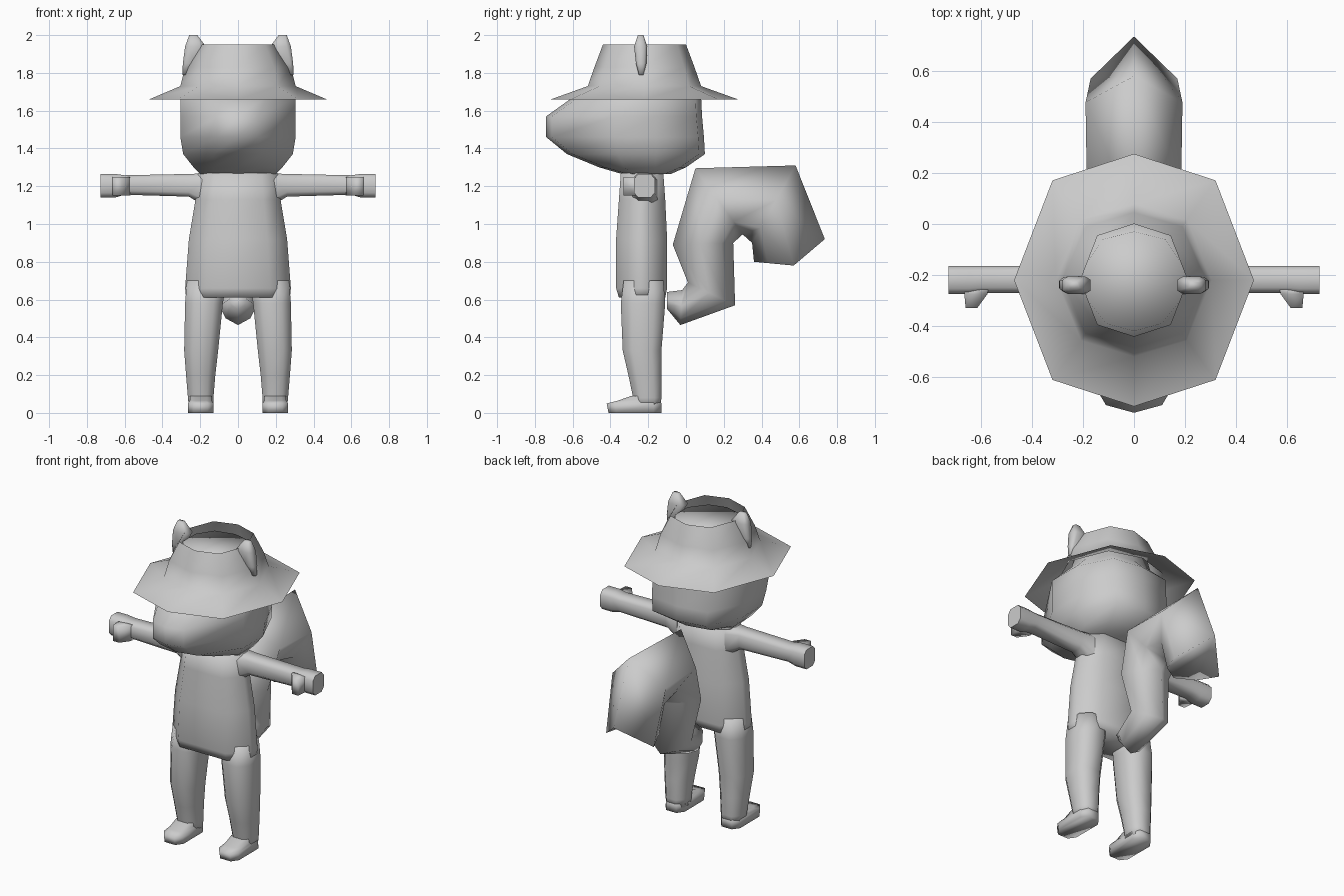
import bpy, bmesh, math
from mathutils import Vector

if "Cube" in bpy.data.objects:
    bpy.data.objects.remove(bpy.data.objects["Cube"])

grey = bpy.data.materials.new("plain grey")
grey.diffuse_color = (0.6, 0.6, 0.6, 1)
grey.use_nodes = True
grey.node_tree.nodes["Principled BSDF"].inputs["Base Color"].default_value = grey.diffuse_color


def loft(name, rings, caps=(True, True), mirror=False, angle=100):
    """Skin a list of equal-length point rings into one smooth object."""
    bm = bmesh.new()
    rows = [[bm.verts.new(p) for p in r] for r in rings]
    n = len(rows[0])
    for a, b in zip(rows, rows[1:]):
        for i in range(n):
            j = (i + 1) % n
            bm.faces.new((a[i], a[j], b[j], b[i]))
    if caps[0]:
        bm.faces.new(rows[0][::-1])
    if caps[1]:
        bm.faces.new(rows[-1])
    if mirror:
        both = bmesh.ops.duplicate(bm, geom=bm.verts[:] + bm.edges[:] + bm.faces[:])["geom"]
        for v in both:
            if isinstance(v, bmesh.types.BMVert):
                v.co.x = -v.co.x
    bmesh.ops.recalc_face_normals(bm, faces=bm.faces)
    mesh = bpy.data.meshes.new(name)
    bm.to_mesh(mesh)
    bm.free()
    mesh.materials.append(grey)
    ob = bpy.data.objects.new(name, mesh)
    bpy.context.collection.objects.link(ob)
    bpy.context.view_layer.objects.active = ob
    ob.select_set(True)
    bpy.ops.object.shade_smooth_by_angle(angle=math.radians(angle))
    ob.select_set(False)
    return ob


def box_ring(x0, x1, y0, y1, z, cx=0.3, cy=None):
    """Horizontal rectangle with cut corners (cx, cy = share of the half sizes)."""
    mx, my, hx, hy = (x0 + x1) / 2, (y0 + y1) / 2, (x1 - x0) / 2, (y1 - y0) / 2
    k, m = 1 - cx, 1 - (cx if cy is None else cy)
    shape = [(1, -m), (1, m), (k, 1), (-k, 1), (-1, m), (-1, -m), (-k, -1), (k, -1)]
    return [(mx + hx * a, my + hy * b, z) for a, b in shape]


def mirrored(half, z):
    """Close a half outline, running from front to back, across x = 0."""
    return [(x, y, z) for x, y in half] + [(-x, y, z) for x, y in half[-2:0:-1]]


# Torso
loft("torso", [box_ring(-w, w, f, b, z, 0.4, 0.75) for z, w, f, b in [
    (0.61, 0.275, -0.355, -0.11), (0.66, 0.28, -0.37, -0.10), (0.92, 0.26, -0.37, -0.10),
    (1.13, 0.225, -0.355, -0.11), (1.27, 0.21, -0.345, -0.12)]])

# Legs
loft("legs", [box_ring(*r, 0.5) for r in [
    (0.13, 0.26, -0.27, -0.135, 0.03), (0.13, 0.265, -0.28, -0.13, 0.08),
    (0.12, 0.275, -0.305, -0.13, 0.2), (0.105, 0.285, -0.335, -0.13, 0.33),
    (0.08, 0.28, -0.345, -0.11, 0.58), (0.06, 0.27, -0.33, -0.12, 0.70)]], mirror=True)

# Feet
loft("feet", [box_ring(*r, 0.45, 0.3) for r in [
    (0.13, 0.265, -0.41, -0.13, 0.0), (0.13, 0.265, -0.42, -0.13, 0.05),
    (0.14, 0.255, -0.36, -0.14, 0.065), (0.14, 0.255, -0.29, -0.135, 0.09)]], mirror=True)


# Arms and thumbs
def arm_ring(x, y0, y1, z0, z1):
    return [(x, a, -b) for b, a, _ in box_ring(-z1, -z0, y0, y1, 0, 0.4)]


loft("arms", [arm_ring(*r) for r in [
    (0.17, -0.29, -0.15, 1.09, 1.268), (0.26, -0.27, -0.165, 1.145, 1.265),
    (0.60, -0.27, -0.165, 1.155, 1.258), (0.65, -0.275, -0.165, 1.14, 1.265),
    (0.727, -0.275, -0.165, 1.14, 1.265)]], mirror=True, angle=60)
loft("thumbs", [[(x0, y, 1.15), (x1, y, 1.15), (x1, y, 1.25), (x0, y, 1.25)]
                for y, x0, x1 in [(-0.25, 0.57, 0.665), (-0.275, 0.575, 0.665), (-0.33, 0.615, 0.66)]],
     mirror=True)

# Head with blunt snout
head = []
for z, front, nose, w, cheek, back in [
        (1.265, -0.34, 0.12, 0.20, -0.28, -0.08), (1.30, -0.46, 0.13, 0.235, -0.33, 0.0),
        (1.37, -0.63, 0.13, 0.29, -0.36, 0.10), (1.46, -0.74, 0.11, 0.305, -0.38, 0.095),
        (1.57, -0.74, 0.11, 0.305, -0.38, 0.085), (1.67, -0.60, 0.15, 0.305, -0.38, 0.08),
        (1.75, -0.45, 0.12, 0.23, -0.29, 0.0), (1.90, -0.42, 0.11, 0.19, -0.29, -0.03)]:
    head.append(mirrored([(0, front), (nose, front + 0.03), (w, cheek),
                          (w, -0.16), (w * 0.65, back - 0.03), (0, back)], z))
loft("head", head)


# Hat: flared brim and open crown
def octagon(rx, ry, z):
    return mirrored([(0, -0.22 - ry), (rx * 0.68, -0.22 - ry * 0.79), (rx, -0.22),
                     (rx * 0.68, -0.22 + ry * 0.79), (0, -0.22 + ry)], z)


loft("hat", [octagon(0.47, 0.495, 1.66), octagon(0.305, 0.30, 1.73),
             octagon(0.28, 0.265, 1.83), octagon(0.21, 0.22, 1.95)], caps=(False, False))

# Ears
loft("ears", [box_ring(*r, 0.4) for r in [
    (0.26, 0.295, -0.25, -0.225, 1.79), (0.22, 0.292, -0.265, -0.21, 1.85),
    (0.17, 0.28, -0.275, -0.205, 1.94), (0.215, 0.258, -0.255, -0.225, 2.0)]], mirror=True)

# Bushy tail: ridged sections between an outer and an inner point
tail = []
for outer, inner, w, side in [
        ((-0.10, 0.55), (-0.10, 0.64), 0.05, None), ((-0.03, 0.465), (-0.02, 0.65), 0.10, None),
        ((0.26, 0.57), (0.01, 0.69), 0.125, None), ((0.25, 0.90), (-0.07, 0.89), 0.16, None),
        ((0.30, 0.945), (0.05, 1.295), 0.185, None), ((0.35, 0.90), (0.58, 1.31), 0.19, None),
        ((0.36, 0.80), (0.735, 0.92), 0.17, (0.57, 0.78))]:
    o, i = Vector(outer), Vector(inner)
    m = Vector(side) if side else o.lerp(i, 0.55)
    q = o.lerp(m, 0.35)
    tail.append([(0, *o), (w * 0.65, *q), (w, *m), (0, *i), (-w, *m), (-w * 0.65, *q)])
loft("tail", tail)
